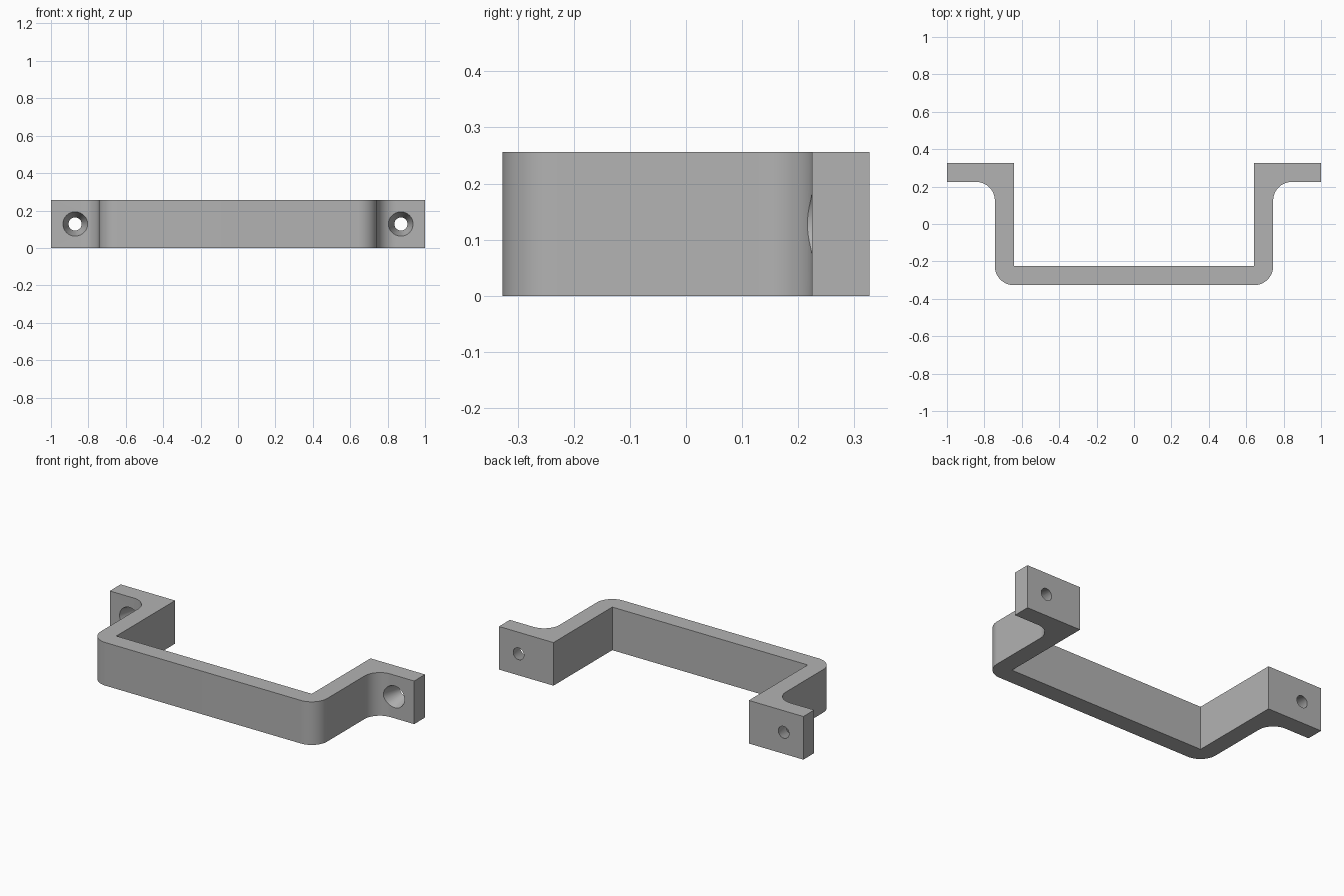
import bpy, bmesh, math
from mathutils import Matrix

if "Cube" in bpy.data.objects:
    bpy.data.objects.remove(bpy.data.objects["Cube"])

HEIGHT = 0.256
WALL = 0.102          # thickness of bar, arms and feet
BACK = 0.327          # half depth
INNER = 0.642         # inner half width
OUTER = INNER + WALL
FOOT_FRONT = BACK - WALL
FILLET = 0.1
HOLE_X = 0.871

grey = bpy.data.materials.new("satin grey")
grey.use_nodes = True
colour = (0.45, 0.45, 0.45, 1)
grey.diffuse_color = colour
grey.node_tree.nodes["Principled BSDF"].inputs["Base Color"].default_value = colour


def arc(cx, cy, r, start, end, steps=16):
    angles = [math.radians(start + (end - start) * i / steps) for i in range(steps + 1)]
    return [(cx + r * math.cos(a), cy + r * math.sin(a)) for a in angles]


def finish(bm, name):
    bmesh.ops.recalc_face_normals(bm, faces=bm.faces)
    mesh = bpy.data.meshes.new(name)
    bm.to_mesh(mesh)
    bm.free()
    obj = bpy.data.objects.new(name, mesh)
    obj.data.materials.append(grey)
    bpy.context.collection.objects.link(obj)
    return obj


# Right half of the handle outline, from the inside of the bar round to the foot
half = [(INNER, -FOOT_FRONT), (INNER, BACK), (1, BACK), (1, FOOT_FRONT)]
half += arc(OUTER + FILLET, FOOT_FRONT - FILLET, FILLET, 90, 180)
half += arc(OUTER - WALL, -BACK + WALL, WALL, 0, -90)
outline = half + [(-x, y) for x, y in reversed(half)]

# Handle: the outline extruded upwards
bm = bmesh.new()
base = bm.faces.new([bm.verts.new((x, y, 0)) for x, y in outline])
top = bmesh.ops.extrude_face_region(bm, geom=[base])
bmesh.ops.translate(bm, vec=(0, 0, HEIGHT),
                    verts=[v for v in top["geom"] if isinstance(v, bmesh.types.BMVert)])
handle = finish(bm, "pull_handle")

# Tapered screw holes, wide at the front of each foot
bm = bmesh.new()
slope = 0.03 / WALL
overrun = 0.04
for side in (-1, 1):
    place = (Matrix.Translation((side * HOLE_X, (FOOT_FRONT + BACK) / 2, HEIGHT / 2))
             @ Matrix.Rotation(math.radians(-90), 4, "X"))
    bmesh.ops.create_cone(bm, cap_ends=True, segments=40, matrix=place,
                          radius1=0.065 + slope * overrun,
                          radius2=0.035 - slope * overrun,
                          depth=WALL + 2 * overrun)
cutter = finish(bm, "screw_hole_cutter")
cutter.hide_render = True

cut = handle.modifiers.new("screw holes", "BOOLEAN")
cut.operation = "DIFFERENCE"
cut.solver = "EXACT"
cut.object = cutter
bpy.context.view_layer.objects.active = handle
handle.select_set(True)
bpy.ops.object.modifier_apply(modifier=cut.name)
bpy.data.objects.remove(cutter)
bpy.ops.object.shade_smooth_by_angle(angle=math.radians(30))
